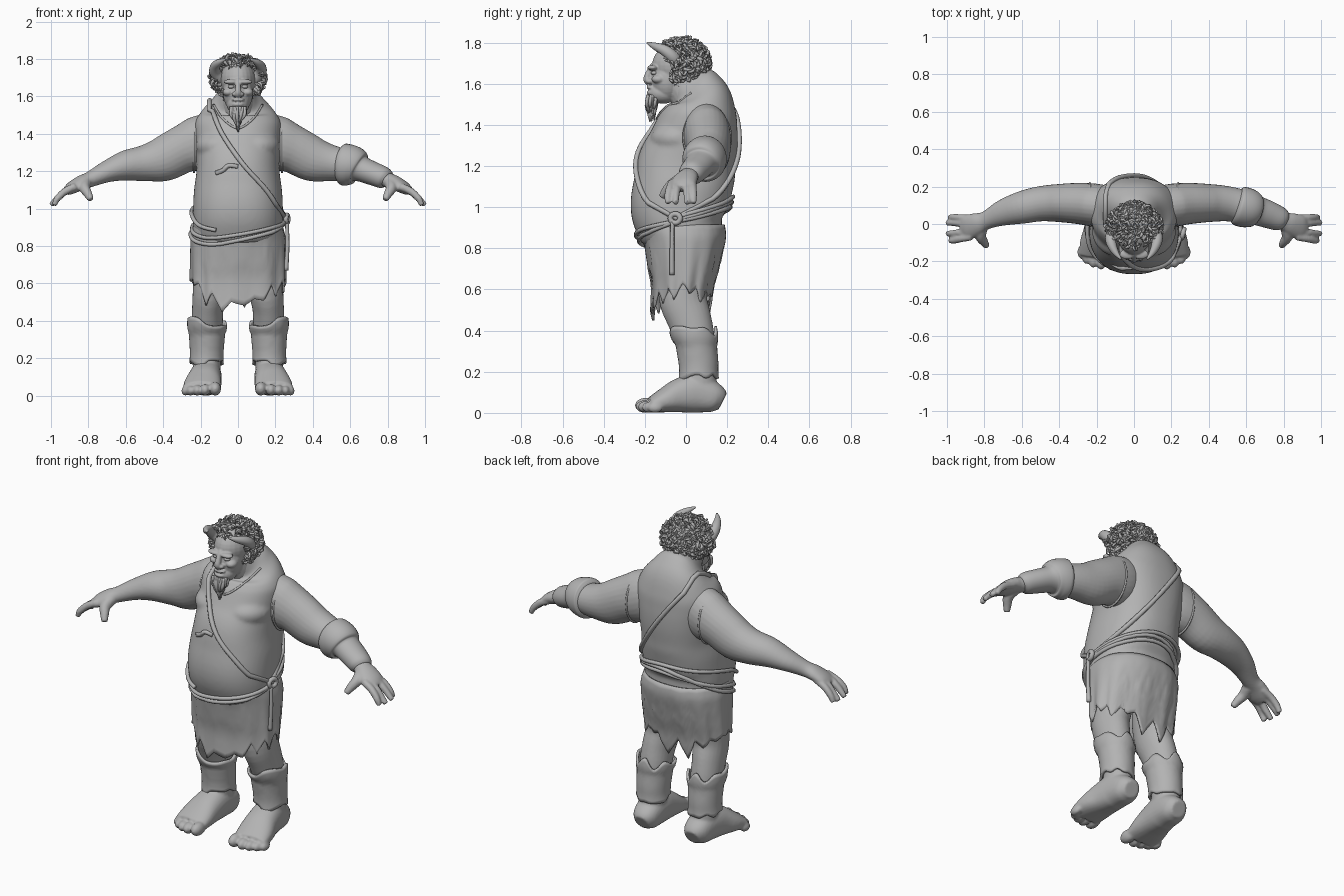
import bpy, bmesh, random
from math import sin, cos, pi, radians
from mathutils import Vector, Matrix
from mathutils.bvhtree import BVHTree

rng = random.Random(4)
cube = bpy.data.objects.get("Cube")
if cube:
    bpy.data.objects.remove(cube, do_unlink=True)

clay = bpy.data.materials.new("plain_grey")
clay.use_nodes = True
clay.diffuse_color = (0.45, 0.45, 0.45, 1)
for node in clay.node_tree.nodes:
    if node.type == 'BSDF_PRINCIPLED':
        node.inputs["Base Color"].default_value = (0.45, 0.45, 0.45, 1)


def spline(rows, k, closed=False):
    """Smooth curve through rows of any dimension."""
    n, out = len(rows), []
    pick = (lambda i: rows[i % n]) if closed else (lambda i: rows[min(max(i, 0), n - 1)])
    for i in range(n if closed else n - 1):
        quad = list(zip(pick(i - 1), pick(i), pick(i + 1), pick(i + 2)))
        for j in range(k):
            u = j / k
            out.append([b + 0.5 * u * (c - a + u * (2*a - 5*b + 4*c - d + u * (3*(b - c) + d - a)))
                        for a, b, c, d in quad])
    return out if closed else out + [list(rows[-1])]


def power(v, p):
    return abs(v) ** p * (1 if v > 0 else -1)


def tube(bm, rows, n=12, k=4, ref=(0, 0, 1), closed=False, p=1.0):
    """Capped tube through rows of x, y, z, side radius, other radius."""
    rows = [tuple(r) + (r[3],) if len(r) == 4 else r for r in rows]
    pts = spline(rows, k, closed) if k > 1 else rows
    m, rings = len(pts), []
    for i, r in enumerate(pts):
        ahead, back = (pts[(i + 1) % m], pts[i - 1]) if closed else (pts[min(i + 1, m - 1)], pts[max(i - 1, 0)])
        t = (Vector(ahead[:3]) - Vector(back[:3])).normalized()
        a = Vector(ref).cross(t).normalized()
        b = t.cross(a)
        rings.append([bm.verts.new(Vector(r[:3]) + a * r[3] * power(cos(2*pi*j/n), p)
                                   + b * r[4] * power(sin(2*pi*j/n), p)) for j in range(n)])
    for i in range(m if closed else m - 1):
        low, high = rings[i], rings[(i + 1) % m]
        for j in range(n):
            h = (j + 1) % n
            bm.faces.new((low[j], low[h], high[h], high[j]))
    if not closed:
        bm.faces.new(rings[0][::-1])
        bm.faces.new(rings[-1])


def ball(bm, loc, size):
    mat = Matrix.Translation(loc) @ Matrix.Diagonal((*size, 1))
    bmesh.ops.create_uvsphere(bm, u_segments=24, v_segments=16, radius=1, matrix=mat)


def pair(bm, loc, size):
    for s in (1, -1):
        ball(bm, (s * loc[0], loc[1], loc[2]), size)


def shell(bm, table, top, bottom, n, levels, p=1.0, ripple=0.0):
    """Open cloth sleeve; table rows are z, centre x, centre y, radius x, radius y, from high to low."""
    fine, grid = spline(table, 6), []
    for r in range(levels):
        ring = []
        for i in range(n):
            a = 2 * pi * i / n
            z = top(i) + (bottom(i) - top(i)) * r / (levels - 1)
            _, cx, cy, rx, ry = min(fine, key=lambda q: abs(q[0] - z))
            f = 1 + ripple * sin(11 * a + sin(3 * a)) * r / levels
            ring.append(bm.verts.new((cx + f * rx * power(cos(a), p), cy + f * ry * power(sin(a), p), z)))
        grid.append(ring)
    for up, lo in zip(grid, grid[1:]):
        for i in range(n):
            h = (i + 1) % n
            bm.faces.new((lo[i], lo[h], up[h], up[i]))


def make(name, bm, voxel=0, mirror=False, thick=0, relax=4):
    bmesh.ops.recalc_face_normals(bm, faces=bm.faces)
    me = bpy.data.meshes.new(name)
    bm.to_mesh(me)
    bm.free()
    me.materials.append(clay)
    me.polygons.foreach_set("use_smooth", [True] * len(me.polygons))
    ob = bpy.data.objects.new(name, me)
    bpy.context.scene.collection.objects.link(ob)
    if mirror:
        ob.modifiers.new("Mirror", 'MIRROR').use_mirror_merge = False
    if thick:
        mod = ob.modifiers.new("Solidify", 'SOLIDIFY')
        mod.thickness, mod.offset = thick, 0
    if voxel:
        mod = ob.modifiers.new("Remesh", 'REMESH')
        mod.mode, mod.voxel_size, mod.use_smooth_shade = 'VOXEL', voxel, True
        mod = ob.modifiers.new("Smooth", 'SMOOTH')
        mod.factor, mod.iterations = 0.5, relax


# Torso: z, half width, front y, back y
torso_rows = [(.80, .22, -.16, .16), (.86, .232, -.2, .18), (.92, .24, -.245, .19), (1.0, .24, -.27, .2),
              (1.1, .235, -.255, .225), (1.2, .222, -.235, .245), (1.3, .225, -.185, .255),
              (1.4, .232, -.14, .255), (1.46, .23, -.11, .247), (1.52, .195, -.085, .225),
              (1.565, .14, -.08, .185), (1.605, .095, -.09, .13), (1.66, .07, -.08, .06)]
torso = bmesh.new()
tube(torso, [(0, (f + b) / 2, z, w, (b - f) / 2) for z, w, f, b in torso_rows], 56, 5, (0, 1, 0), p=.87)
pair(torso, (.098, -.03, 1.335), (.128, .142, .085))

# Ragged skirt
cols, tooth = 120, 8
depth = [rng.choice((.02, .04, .07, .11)) for _ in range(cols // tooth)]


def hem(i):
    s = sin(2 * pi * i / cols)
    jag = depth[i // tooth] * (1 - abs(i % tooth - tooth / 2) / (tooth / 2))
    return .63 - .05 * abs(s) - .08 * max(0, (-s - .75) / .25) - jag


skirt_rows = [(.92, -.234, .182, .23), (.88, -.22, .189, .241), (.84, -.203, .187, .248), (.7, -.178, .155, .25),
              (.6, -.163, .128, .249), (.4, -.172, .1, .245)]
skirt = bmesh.new()
shell(skirt, [(z, 0, (f + b) / 2, w, (b - f) / 2) for z, f, b, w in skirt_rows],
      lambda i: .915, hem, cols, 16, .87, .03)
trees = [BVHTree.FromBMesh(torso), BVHTree.FromBMesh(skirt)]


def snap(origin, direction, off):
    d = Vector(direction)
    hits = [h for h in (t.ray_cast(Vector(origin), d) for t in trees) if h[0]]
    return [tuple(min(hits, key=lambda h: h[3])[0] - d * off)] if hits else []


def drape(path, side, off):
    """Lay a path of x, z points on the front (-1) or back (1)."""
    return [q for x, z in spline(path, 5) for q in snap((x, side * 2, z), (0, -side, 0), off)]


def rope(bm, pts, r, closed=False):
    tube(bm, [(*q, r) for q in pts], 8, 1, (.1, .3, 1), closed)


make("tunic_body", torso, .011, relax=7)
make("tunic_skirt", skirt, thick=.01)

# Shoulder strap and neckline
bm = bmesh.new()
strap = drape([(-.135, 1.52), (-.085, 1.4), (.025, 1.24), (.145, 1.107), (.205, 1.02)], -1, .008)
strap += [(.256, -.05, .945)]
strap += drape([(.2, 1.04), (.1, 1.18), (0, 1.32), (-.09, 1.44), (-.135, 1.5)], 1, .008)
for y in (.15, .1, .05, 0):
    strap += snap((-.152, y, 3), (0, 0, -1), .008)
rope(bm, strap, .013, True)
make("shoulder_strap", bm)

bm = bmesh.new()
rope(bm, drape([(-.13, 1.555), (-.08, 1.48), (0, 1.43), (.08, 1.48), (.13, 1.555)], -1, 0), .006)
make("neckline", bm)

# Waist ropes: angle and height, looping around the hips
bm = bmesh.new()
loops = [([(0, .94), (90, 1.0), (180, .9), (225, .845), (270, .86), (315, .9)], True),
         ([(0, .95), (90, 1.025), (180, .87), (225, .81), (270, .83), (315, .875)], True),
         ([(-12, .95), (40, 1.01), (90, 1.05), (150, 1.02), (195, .97), (220, .91), (243, .885)], False)]
for path, closed in loops:
    dense = spline([(radians(a), z) for a, z in path], 8)
    if closed:
        last, first = dense[-1], dense[0]
        dense += [[last[0] + (2*pi - last[0]) * u / 6, last[1] + (first[1] - last[1]) * u / 6] for u in range(1, 6)]
    rope(bm, [q for a, z in dense for q in snap((2 * cos(a), 2 * sin(a), z), (-cos(a), -sin(a), 0), .009)],
         .011, closed)
make("waist_ropes", bm)

bm = bmesh.new()
tube(bm, [(.262 + .006 * cos(t), -.052 + .024 * cos(t), .945 + .022 * sin(t), .013)
          for t in (0, pi / 3, 2 * pi / 3, pi, 4 * pi / 3, 5 * pi / 3)], 10, 4, (1, 0, 0), True)
tube(bm, [(.262, -.066, .93, .01), (.264, -.068, .8, .011), (.257, -.068, .67, .012)], 8, 5, (0, 1, 0))
make("hip_knot", bm)

# Torn cloth on the chest
bm = bmesh.new()
pts = drape([(-.12, 1.19), (-.08, 1.205), (-.05, 1.23), (0, 1.225)], -1, .002)
tube(bm, [(*q, .016 * (1 - abs(2 * i / len(pts) - 1)) + .002, .012) for i, q in enumerate(pts)], 8, 1)
make("torn_flap", bm)

# Arms with hands
bm = bmesh.new()
tube(bm, [(.08, .09, 1.38, .1, .12), (.16, .095, 1.37, .112, .138), (.22, .102, 1.345, .115, .145),
          (.3, .11, 1.315, .11, .127), (.4, .112, 1.265, .102, .12), (.5, .108, 1.243, .094, .097),
          (.6, .088, 1.23, .087, .081), (.7, .06, 1.198, .07, .058), (.79, .02, 1.157, .049, .042),
          (.84, 0, 1.138, .06, .038), (.89, -.018, 1.11, .066, .032), (.92, -.025, 1.09, .05, .022)], 28)
for base, tip, reach in ((.03, .036, .985), (0, .006, 1.0), (-.04, -.05, 1.0), (-.068, -.088, .983)):
    tube(bm, [(.87, base, 1.118, .021), (.925, (base + tip) / 2, 1.092, .02), (.965, tip, 1.055, .018),
              (reach, tip, 1.018, .014)])
tube(bm, [(.815, -.02, 1.135, .034), (.82, -.065, 1.11, .03), (.803, -.095, 1.08, .024), (.787, -.118, 1.048, .017)])
make("arms", bm, .007, mirror=True, relax=3)

bm = bmesh.new()
tube(bm, [(.236, .103 + .115 * cos(t * pi / 8), 1.338 + .143 * sin(t * pi / 8), .006) for t in range(16)],
     6, 2, (1, 0, 0), True)
make("armhole_seams", bm, mirror=True)

# Forearm guard on the left arm
bm = bmesh.new()
tube(bm, [(.548, .1, 1.238, .095, .095), (.565, .095, 1.236, .106, .112), (.605, .086, 1.232, .106, .108),
          (.64, .077, 1.222, .096, .096), (.66, .071, 1.212, .079, .07), (.72, .05, 1.188, .073, .063),
          (.78, .026, 1.164, .064, .058), (.8, .016, 1.153, .05, .042)], 32)
make("forearm_guard", bm)

# Legs with feet
bm = bmesh.new()
tube(bm, [(.13, 0, .85, .09, .1), (.135, -.008, .7, .1, .125), (.15, -.015, .56, .092, .117),
          (.162, .015, .46, .084, .108), (.165, .045, .36, .083, .095), (.165, .06, .25, .075, .08),
          (.168, .065, .15, .074, .084), (.17, .065, .06, .075, .09)], 28, 4, (0, 1, 0))
tube(bm, [(.165, .178, .055, .045, .045), (.165, .14, .072, .072, .072), (.17, .05, .095, .083, .095),
          (.178, -.03, .084, .09, .084), (.188, -.1, .062, .1, .062), (.195, -.17, .038, .1, .038)], 28, p=.88)
for x, y, r in ((.122, -.195, .037), (.176, -.2, .031), (.218, -.192, .029), (.254, -.175, .027), (.281, -.15, .025)):
    ball(bm, (x, y, r), (r * .85, r * 1.45, r))
make("legs", bm, .0075, mirror=True, relax=4)

# Shin wraps
bm = bmesh.new()
tops = spline([(rng.uniform(.36, .425),) for _ in range(12)], 5, True)
ends = spline([(rng.uniform(.155, .19),) for _ in range(15)], 4, True)
shell(bm, [(.43, .165, .03, .096, .11), (.39, .165, .037, .1, .112), (.35, .165, .045, .097, .104),
           (.33, .166, .05, .09, .094), (.25, .167, .06, .084, .09), (.2, .168, .062, .083, .088),
           (.15, .168, .062, .088, .093)], lambda i: tops[i][0], lambda i: ends[i][0], 60, 14)
make("shin_wraps", bm, mirror=True, thick=.014)

# Head and face
bm = bmesh.new()
tube(bm, [(0, .04, 1.5, .1), (0, -.01, 1.58, .085), (0, -.04, 1.65, .07)], 24, 4, (0, 1, 0))
ball(bm, (0, -.035, 1.69), (.095, .13, .108))
ball(bm, (0, -.09, 1.62), (.08, .08, .11))
ball(bm, (0, -.11, 1.555), (.06, .075, .052))
ball(bm, (0, -.158, 1.525), (.034, .034, .028))
pair(bm, (.036, -.162, 1.678), (.042, .026, .014))
pair(bm, (.052, -.132, 1.622), (.03, .036, .022))
pair(bm, (.018, -.178, 1.612), (.015, .019, .013))
pair(bm, (.097, -.03, 1.65), (.016, .03, .04))
tube(bm, [(0, -.16, 1.69, .014), (0, -.18, 1.655, .015), (0, -.19, 1.62, .018), (0, -.175, 1.6, .014)],
     12, 4, (1, 0, 0))
for z, w in ((1.582, .036), (1.557, .032)):
    ball(bm, (0, -.17, z), (w, .022, .01))
make("head", bm, .005, relax=2)

bm = bmesh.new()
pair(bm, (.036, -.153, 1.652), (.018, .017, .011))
make("eyes", bm)

# Horns curling forward
bm = bmesh.new()
tube(bm, [(.085, -.035, 1.685, .03), (.12, -.06, 1.725, .031), (.122, -.1, 1.76, .027), (.1, -.15, 1.782, .018),
          (.07, -.188, 1.798, .005)], 14, 5)
make("horns", bm, mirror=True)

# Curly hair
bm = bmesh.new()
ball(bm, (0, .005, 1.715), (.112, .105, .09))
centre, size = Vector((0, -.022, 1.7)), Vector((.133, .123, .108))
for _ in range(1100):
    d = Vector([rng.gauss(0, 1) for _ in range(3)]).normalized()
    if (d.y < -.4 and d.z < .6) or d.z < -.88:
        continue
    side = d.cross(Vector([rng.gauss(0, 1) for _ in range(3)])).normalized()
    root = centre + d * size * rng.uniform(.86, .99)
    curl, fat = rng.uniform(.8, 1.4), rng.uniform(.5, 1)
    steps = ((-.015, 0, .01), (.01, .006, .01), (.02, .02, .008), (.006, .032, .002))
    tube(bm, [(*(root + (d * o + side * s) * curl), r * fat) for o, s, r in steps], 5, 2, d.cross(side))
make("curly_hair", bm)

# Pointed beard of wavy strands
bm = bmesh.new()
for _ in range(50):
    x, y = rng.uniform(-.038, .038), rng.uniform(-.185, -.135)
    drop = rng.uniform(.1, .15) * (1 - 12 * abs(x))
    tube(bm, [(x, y, 1.545, .009), (x * .9 + rng.uniform(-.008, .008), y - .008, 1.53 - drop * .4, .009),
              (x * .35, y * .6 - .07, 1.545 - drop, .002)], 6, 4, (0, 1, 0))
make("beard", bm)
